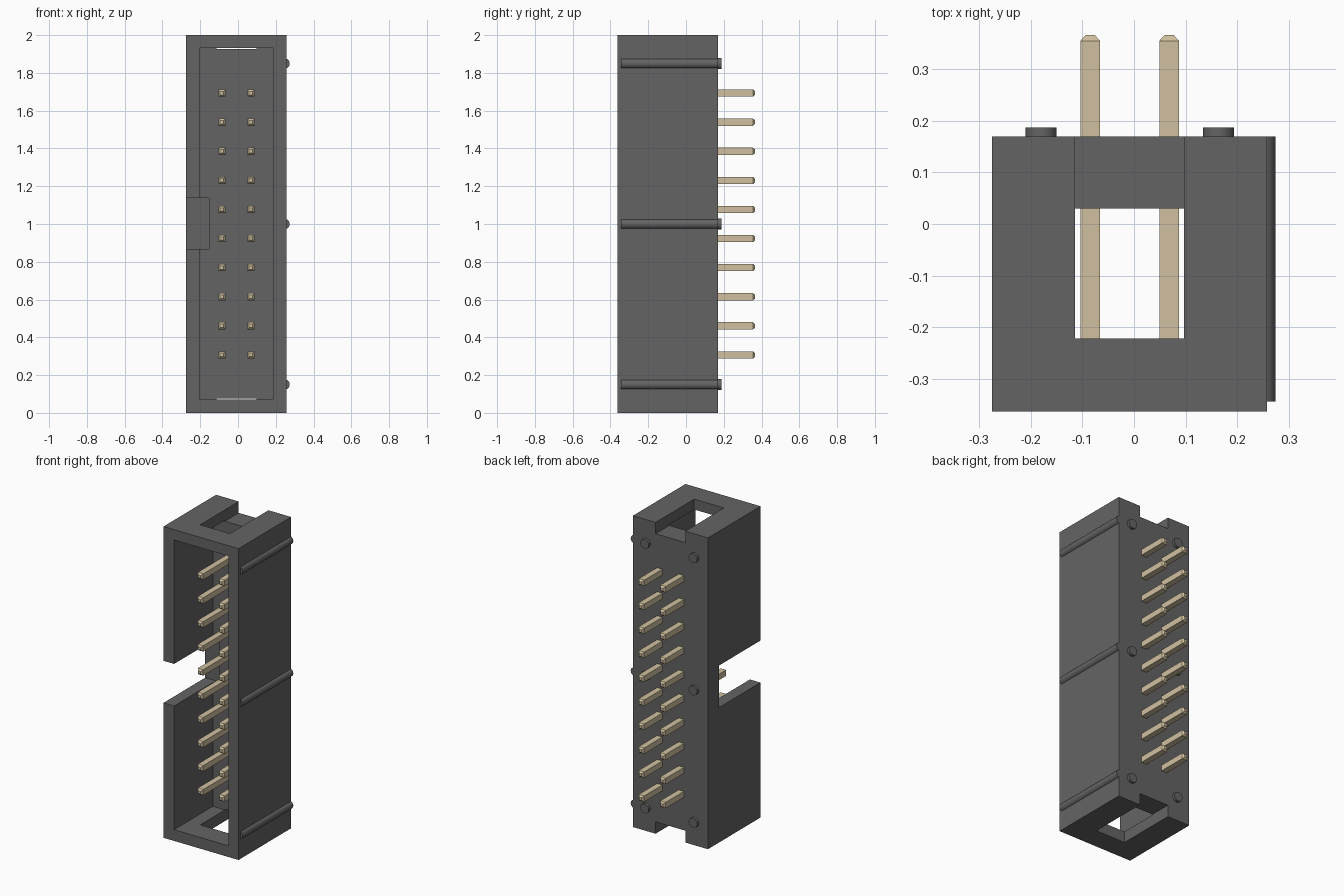
import bpy, bmesh
from math import pi
from mathutils import Matrix, Vector

if "Cube" in bpy.data.objects:
    bpy.data.objects.remove(bpy.data.objects["Cube"])


def material(name, rgb):
    m = bpy.data.materials.new(name)
    m.diffuse_color = (*rgb, 1)
    m.use_nodes = True
    m.node_tree.nodes["Principled BSDF"].inputs["Base Color"].default_value = m.diffuse_color
    return m


DARK = material("dark_plastic", (0.127, 0.127, 0.127))
GOLD = material("pin_metal", (0.63, 0.53, 0.35))


def to_object(name, bm, mat):
    bmesh.ops.recalc_face_normals(bm, faces=bm.faces)
    me = bpy.data.meshes.new(name)
    bm.to_mesh(me)
    bm.free()
    me.materials.append(mat)
    ob = bpy.data.objects.new(name, me)
    bpy.context.collection.objects.link(ob)
    return ob


def box(name, x0, x1, y0, y1, z0, z1, mat=DARK):
    bm = bmesh.new()
    centre = Vector(((x0 + x1) / 2, (y0 + y1) / 2, (z0 + z1) / 2))
    size = (x1 - x0, y1 - y0, z1 - z0)
    bmesh.ops.create_cube(bm, size=1, matrix=Matrix.Translation(centre) @ Matrix.Diagonal((*size, 1)))
    return to_object(name, bm, mat)


def rod_y(name, x, z, r, y0, y1):
    """Smooth cylinder running along y."""
    bm = bmesh.new()
    m = Matrix.Translation((x, (y0 + y1) / 2, z)) @ Matrix.Rotation(pi / 2, 4, 'X')
    bmesh.ops.create_cone(bm, cap_ends=True, segments=32, radius1=r, radius2=r, depth=y1 - y0, matrix=m)
    ob = to_object(name, bm, DARK)
    for o in bpy.context.selected_objects:
        o.select_set(False)
    ob.select_set(True)
    bpy.context.view_layer.objects.active = ob
    bpy.ops.object.shade_smooth_by_angle()


def pin(name, x, z):
    """Square pin with chamfered tips, skinned through four square rings."""
    bm = bmesh.new()
    rings = []
    for y, h in ((-0.27, 0.009), (-0.259, 0.019), (0.355, 0.019), (0.366, 0.009)):
        rings.append([bm.verts.new((x + sx * h, y, z + sz * h))
                      for sx, sz in ((-1, -1), (1, -1), (1, 1), (-1, 1))])
    for a, b in zip(rings, rings[1:]):
        for i in range(4):
            j = (i + 1) % 4
            bm.faces.new((a[i], a[j], b[j], b[i]))
    bm.faces.new(rings[0])
    bm.faces.new(rings[-1])
    to_object(name, bm, GOLD)


# Housing block, hollowed from the front
housing = box("housing", -0.275, 0.258, -0.363, 0.17, 0, 2)
cutters = [
    box("cavity_cutter", -0.20, 0.185, -0.5, 0.03, 0.072, 1.933),
    # polarising slot in the left wall, running slightly into the floor
    box("key_slot_cutter", -0.4, -0.154, -0.55, 0.06, 0.867, 1.137),
    # end windows joined to the notches in the back
    box("lower_window_cutter", -0.114, 0.097, -0.222, 0.3, -0.1, 0.076),
    box("upper_window_cutter", -0.114, 0.097, -0.222, 0.3, 1.927, 2.1),
]
for c in cutters:
    c.hide_render = True
    mod = housing.modifiers.new(c.name, 'BOOLEAN')
    mod.operation = 'DIFFERENCE'
    mod.solver = 'EXACT'
    mod.object = c
bpy.context.view_layer.objects.active = housing
for mod in list(housing.modifiers):
    bpy.ops.object.modifier_apply(modifier=mod.name)
for c in cutters:
    bpy.data.objects.remove(c)

# Side ribs and back standoffs at three heights
for i, z in enumerate((0.15, 1.0, 1.85)):
    rod_y(f"side_rib_{i}", 0.247, z, 0.027, -0.344, 0.17)
    for side, x in (("left", -0.18), ("right", 0.164)):
        rod_y(f"standoff_{side}_{i}", x, z, 0.03, 0.15, 0.187)

# Two columns of ten pins
for col, x in enumerate((-0.085, 0.068)):
    for row in range(10):
        pin(f"pin_{col}_{row}", x, 1.0 + 0.154 * (row - 4.5))
